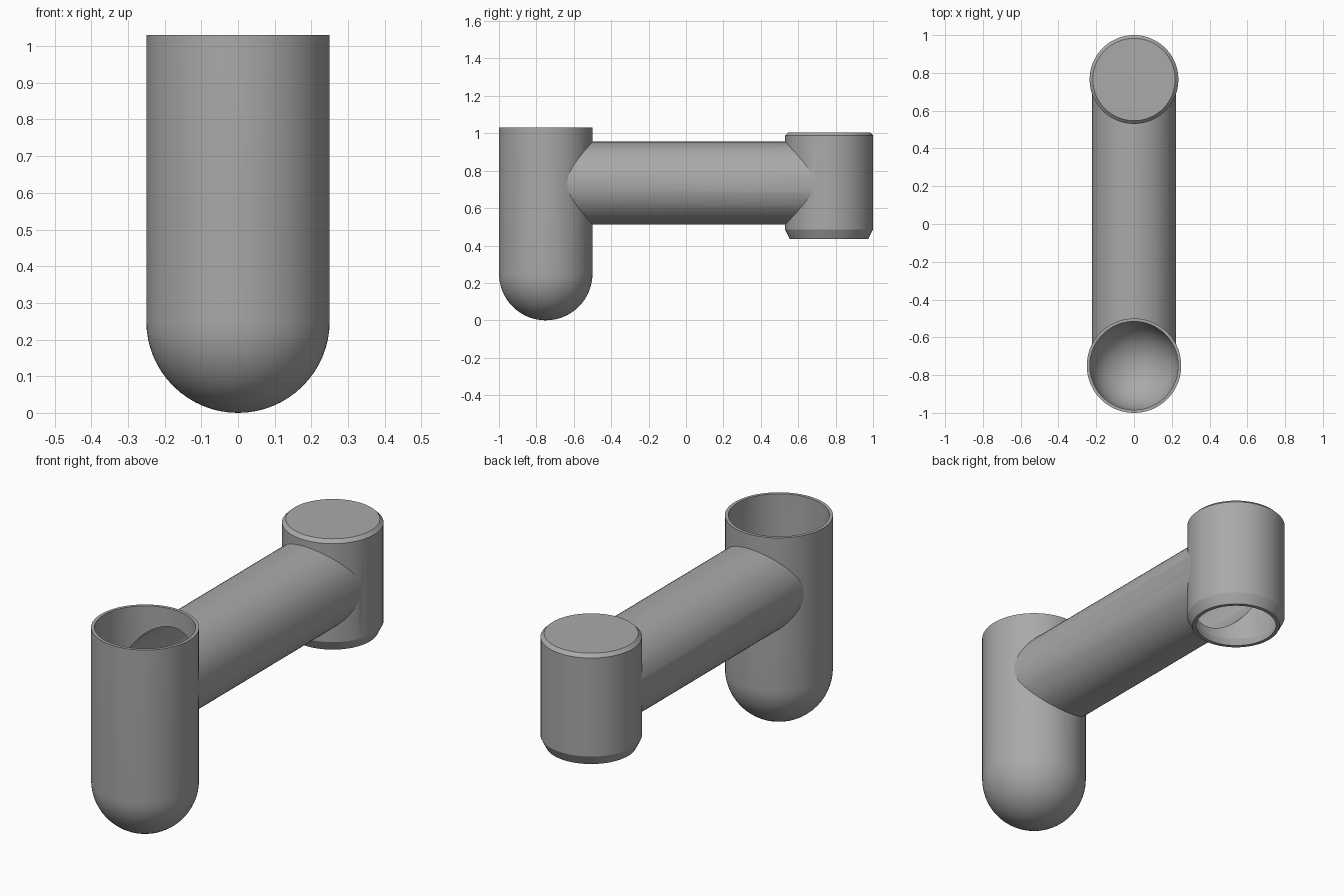
import bpy, bmesh, math
from mathutils import Matrix

cube = bpy.data.objects.get("Cube")
if cube:
    bpy.data.objects.remove(cube, do_unlink=True)

SIDES = 72
FRONT_Y, BACK_Y, PIPE_Z = -0.75, 0.765, 0.733
WALL = 0.016

grey = bpy.data.materials.new("plain grey")
grey.use_nodes = True
colour = (0.4, 0.4, 0.4, 1)
grey.diffuse_color = colour
grey.node_tree.nodes["Principled BSDF"].inputs["Base Color"].default_value = colour


def lathe(name, profile, matrix, helper=True):
    """Revolve (radius, height) points into a closed solid."""
    bm = bmesh.new()
    rings = []
    for r, z in profile:
        if r < 1e-5:
            rings.append([bm.verts.new((0, 0, z))])
        else:
            angles = [math.tau * i / SIDES for i in range(SIDES)]
            rings.append([bm.verts.new((r * math.cos(a), r * math.sin(a), z)) for a in angles])
    for low, high in zip(rings, rings[1:]):
        for i in range(SIDES):
            j = (i + 1) % SIDES
            if len(low) == 1:
                bm.faces.new((low[0], high[j], high[i]))
            else:
                bm.faces.new((low[i], low[j], high[j], high[i]))
    for ring in (rings[0], rings[-1]):
        if len(ring) > 1:
            bm.faces.new(ring)
    bmesh.ops.recalc_face_normals(bm, faces=bm.faces)
    mesh = bpy.data.meshes.new(name)
    bm.to_mesh(mesh)
    bm.free()
    mesh.materials.append(grey)
    obj = bpy.data.objects.new(name, mesh)
    obj.matrix_world = matrix
    obj.hide_render = helper
    bpy.context.collection.objects.link(obj)
    return obj


def round_bottom(r, centre, top, steps=16):
    """Hemisphere profile that continues into a straight wall."""
    arc = [math.pi / 2 * i / steps for i in range(steps + 1)]
    return [(r * math.sin(a), centre - r * math.cos(a)) for a in arc] + [(r, top)]


def combine(target, other, operation):
    mod = target.modifiers.new(operation.lower(), 'BOOLEAN')
    mod.object = other
    mod.operation = operation
    mod.solver = 'EXACT'
    bpy.context.view_layer.objects.active = target
    bpy.ops.object.modifier_apply(modifier=mod.name)
    bpy.data.objects.remove(other, do_unlink=True)


front = Matrix.Translation((0, FRONT_Y, 0))
back = Matrix.Translation((0, BACK_Y, 0))
along = Matrix.Translation((0, 0, PIPE_Z)) @ Matrix.Rotation(-math.pi / 2, 4, 'X')

# Outer shape: round-bottomed cup, capped socket and joining pipe
body = lathe("pipe_connector", round_bottom(0.25, 0.25, 1.03), front, helper=False)
socket = lathe("socket", [(0.21, 0.435), (0.235, 0.485), (0.235, 0.988), (0.218, 1.005)], back)
pipe = lathe("pipe", [(0.222, FRONT_Y), (0.222, BACK_Y)], along)
combine(body, pipe, 'UNION')
combine(body, socket, 'UNION')

# Hollow inside: cup open at the top, socket open at the bottom, bore between
cup_hollow = lathe("cup_hollow", round_bottom(0.25 - WALL, 0.25, 1.1), front)
socket_hollow = lathe("socket_hollow", [(0.192, 0.4), (0.192, 0.435), (0.218, 0.488),
                                        (0.218, 0.98)], back)
bore = lathe("bore", [(0.222 - WALL, FRONT_Y), (0.222 - WALL, BACK_Y)], along)
for hollow in (cup_hollow, bore, socket_hollow):
    combine(body, hollow, 'DIFFERENCE')

# Smooth walls with crisp rims and seams
bpy.ops.object.select_all(action='DESELECT')
body.select_set(True)
bpy.context.view_layer.objects.active = body
bpy.ops.object.shade_smooth_by_angle(angle=math.radians(25))
